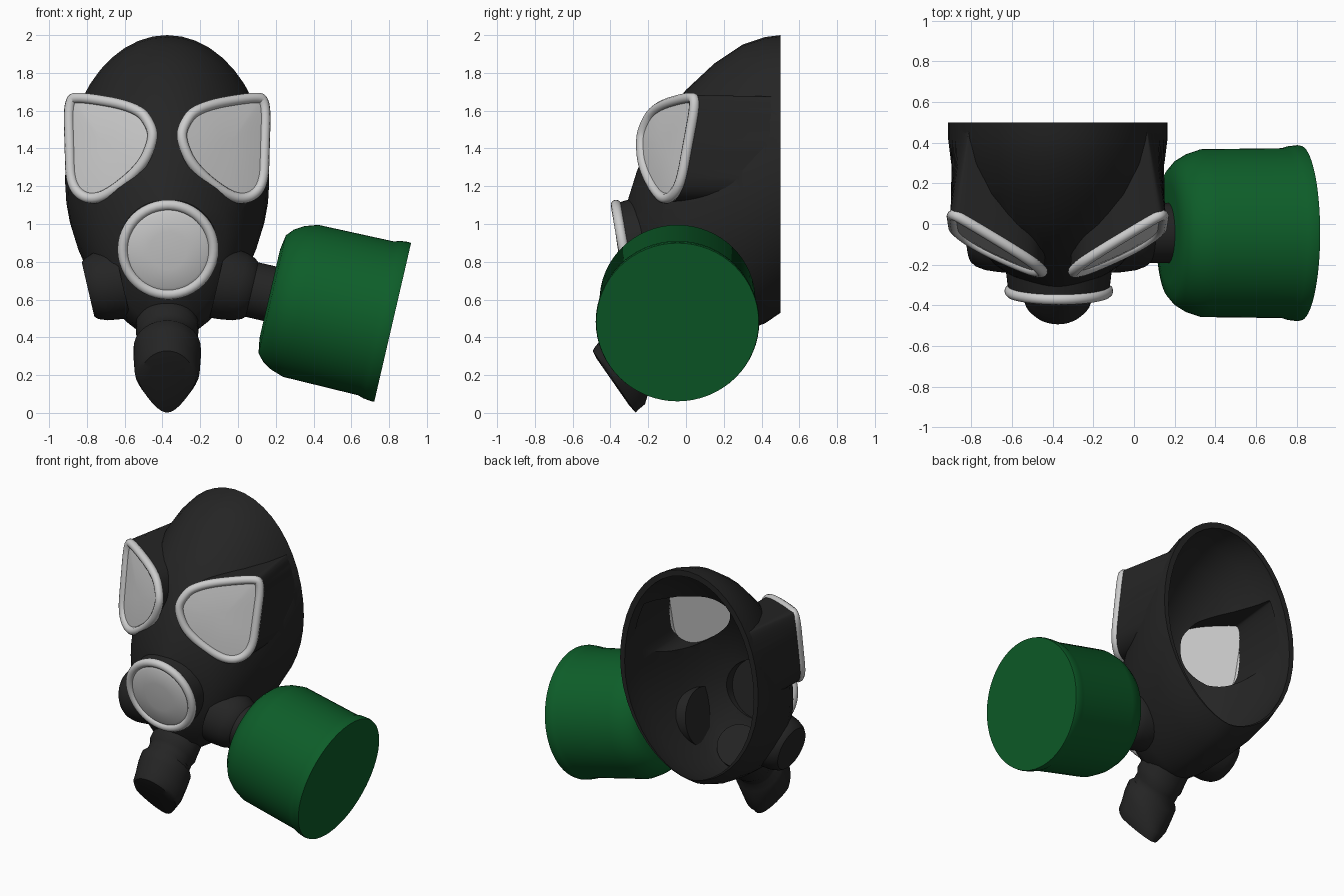
import bpy, bmesh, math
from mathutils import Vector

if "Cube" in bpy.data.objects:
    bpy.data.objects.remove(bpy.data.objects["Cube"])

CX = -0.375  # mask centre line


def material(name, color):
    m = bpy.data.materials.new(name)
    m.diffuse_color = (*color, 1)
    m.use_nodes = True
    m.node_tree.nodes["Principled BSDF"].inputs["Base Color"].default_value = m.diffuse_color
    return m


BLACK = material("black_rubber", (0.018, 0.018, 0.018))
GREEN = material("green_paint", (0.004, 0.11, 0.022))


def activate(ob):
    bpy.ops.object.select_all(action='DESELECT')
    ob.select_set(True)
    bpy.context.view_layer.objects.active = ob


def smooth(ob, deg=40):
    activate(ob)
    bpy.ops.object.shade_smooth_by_angle(angle=math.radians(deg))


def loft(name, rings, mat=None):
    """Closed solid through a list of equal-length rings."""
    bm = bmesh.new()
    vs = [[bm.verts.new(p) for p in r] for r in rings]
    n = len(vs[0])
    for a, b in zip(vs, vs[1:]):
        for i in range(n):
            bm.faces.new((a[i], a[(i + 1) % n], b[(i + 1) % n], b[i]))
    bm.faces.new(vs[0])
    bm.faces.new(vs[-1])
    bmesh.ops.recalc_face_normals(bm, faces=bm.faces)
    me = bpy.data.meshes.new(name)
    bm.to_mesh(me)
    bm.free()
    if mat:
        me.materials.append(mat)
    ob = bpy.data.objects.new(name, me)
    bpy.context.collection.objects.link(ob)
    smooth(ob)
    return ob


def lathe(name, profile, origin, axis, mat=None, n=48):
    """Solid of revolution; profile holds (distance along axis, radius)."""
    q = Vector(axis).to_track_quat('Z', 'Y')
    o = Vector(origin)
    rings = [[o + q @ Vector((r * math.cos(2 * math.pi * i / n), r * math.sin(2 * math.pi * i / n), s))
              for i in range(n)] for s, r in profile]
    return loft(name, rings, mat)


def boolean(target, tool, op):
    m = target.modifiers.new(op, 'BOOLEAN')
    m.operation, m.object, m.solver = op, tool, 'EXACT'
    activate(target)
    bpy.ops.object.modifier_apply(modifier=m.name)
    bpy.data.objects.remove(tool)


# --- face shell: slices along y (y, top, bottom, half width)
SLICES = [(.5, 2.0, .53, .54), (.42, 1.99, .475, .54), (.3, 1.95, .43, .525), (.15, 1.85, .4, .49),
          (0, 1.71, .38, .44), (-.12, 1.56, .39, .38), (-.2, 1.41, .45, .31),
          (-.26, 1.28, .6, .22), (-.31, 1.12, .82, .1)]


def egg(y, top, bot, hw, n=44):
    zw = bot + (top - bot) * .49
    pts = []
    for i in range(n):
        a = 2 * math.pi * i / n
        c, s = math.cos(a), math.sin(a)
        x = hw * math.copysign(abs(c) ** (1 if s > 0 else 1.15), c)
        pts.append((CX + x, y, zw + s * ((top - zw) if s > 0 else (zw - bot))))
    return pts


shell = loft("face_shell", [egg(*s) for s in SLICES], BLACK)
T = .035
inner = loft("inner_cutter", [egg(y + T if i else .56, t - T, b + T, h - T)
                              for i, (y, t, b, h) in enumerate(SLICES)])

# --- eyepiece outline, rounded by corner cutting
outline = [(-.297, 1.43), (-.297, 1.51), (-.22, 1.62), (.09, 1.675), (.148, 1.655), (.14, 1.4),
           (.135, 1.21), (.06, 1.13), (-.05, 1.145), (-.235, 1.295)]
for _ in range(3):
    new = []
    for p, q in zip(outline, outline[1:] + outline[:1]):
        new += [(.75 * p[0] + .25 * q[0], .75 * p[1] + .25 * q[1]),
                (.25 * p[0] + .75 * q[0], .25 * p[1] + .75 * q[1])]
    outline = new
EX, EZ = -.05, 1.415


def eye_ring(side, scale, dy=0, back=None, gap=0):
    """Outline on the tilted lens plane, or flat at y=back and kept within the shell."""
    pts = []
    for x, z in outline:
        x, z = EX + (x - EX) * scale, EZ + (z - EZ) * scale
        y = -.308 + .574 * x + .167 * z + dy
        if back is not None:
            y = back
            x = min(x, CX + .54 * math.sqrt(1 - ((z - 1.25) / .74) ** 2) - gap)
        pts.append((x if side > 0 else 2 * CX - x, y, z))
    return pts


# --- mouth piece frame
MC = Vector((-.37, -.318, .866))
MA = Vector((0, -math.cos(.17), -math.sin(.17)))

tunnels = []
for side, label in ((1, "right"), (-1, "left")):
    box = loft("eye_box", [eye_ring(side, 1.06), eye_ring(side, 1.03, back=.46, gap=.006)])
    boolean(shell, box, 'UNION')
    tunnels.append(loft("eye_tunnel", [eye_ring(side, .88, -.1), eye_ring(side, .88, back=.42, gap=.045)]))

    # eyepiece rim
    cu = bpy.data.curves.new(label + "_eye_rim", 'CURVE')
    cu.dimensions = '3D'
    cu.bevel_depth, cu.bevel_resolution = .028, 3
    sp = cu.splines.new('POLY')
    ring = eye_ring(side, 1)
    sp.points.add(len(ring) - 1)
    for p, co in zip(sp.points, ring):
        p.co = (*co, 1)
    sp.use_cyclic_u = True
    rim = bpy.data.objects.new(label + "_eye_rim", cu)
    bpy.context.collection.objects.link(rim)
    activate(rim)
    bpy.ops.object.convert(target='MESH')
    smooth(bpy.context.object, 60)

    # lens
    loft(label + "_lens", [eye_ring(side, .97, .012), eye_ring(side, .97, -.005),
                           eye_ring(side, .6, -.015), eye_ring(side, .2, -.018)])

housing = lathe("mouth_housing", [(-.3, .27), (-.1, .262), (0, .25)], MC, MA)
boolean(shell, housing, 'UNION')
recess = lathe("mouth_recess", [(-.4, .2), (-.04, .2)], MC, MA)
for cutter in [inner, recess] + tunnels:
    boolean(shell, cutter, 'DIFFERENCE')
smooth(shell, 35)

# --- mouth cover and its rim
lathe("mouth_cover", [(-.01, .225), (.02, .222), (.032, .2), (.04, .1), (.042, .02)], MC, MA)
bpy.ops.mesh.primitive_torus_add(major_radius=.24, minor_radius=.028, major_segments=48,
                                 minor_segments=12, location=MC + MA * .012,
                                 rotation=MA.to_track_quat('Z', 'Y').to_euler())
bpy.context.object.name = "mouth_rim"
smooth(bpy.context.object, 60)

# --- side ports, profiles measured back from the outer end of the canister
END = Vector((.819, -.045, .48))
AX = Vector((.974, 0, -.226))
END_L, AX_L = Vector((2 * CX - END.x + .03, END.y, END.z)), Vector((-AX.x, 0, AX.z))
port = [(-.95, .195), (-.9, .192), (-.83, .182), (-.785, .165), (-.765, .148)]
lathe("left_port", port + [(-.765, .02)], END_L, AX_L, BLACK)
lathe("right_port", port + [(-.65, .148)], END, AX, BLACK)

# --- filter canister
lathe("filter_canister", [(-.668, .02), (-.668, .24), (-.655, .32), (-.62, .36), (-.57, .39), (-.5, .413),
                          (-.09, .418), (-.06, .428), (-.015, .433), (0, .43), (0, .02)],
      END, AX, GREEN, 64)

# --- outlet spout: tilted rings (centre y, centre z, half width, half length, taper of lower half)
SPOUT = [(-.05, .56, .16, .14, 0), (-.16, .46, .165, .15, 0), (-.195, .425, .165, .16, 0),
         (-.21, .405, .152, .15, 0), (-.245, .37, .152, .15, 0), (-.265, .345, .178, .175, 0),
         (-.3, .29, .178, .19, .1), (-.335, .215, .172, .205, .3), (-.37, .18, .165, .2, .4),
         (-.38, .165, .15, .198, .4), (-.386, .162, .1, .15, .4)]
rings = []
for y, z, w, l, taper in SPOUT:
    ring = []
    for i in range(36):
        a = 2 * math.pi * i / 36
        c, s = math.cos(a), math.sin(a)
        ring.append((CX + w * c * (1 - taper * max(0, s)), y + .575 * l * s, z - .825 * l * s))
    rings.append(ring)
smooth(loft("outlet_spout", rings, BLACK), 70)
